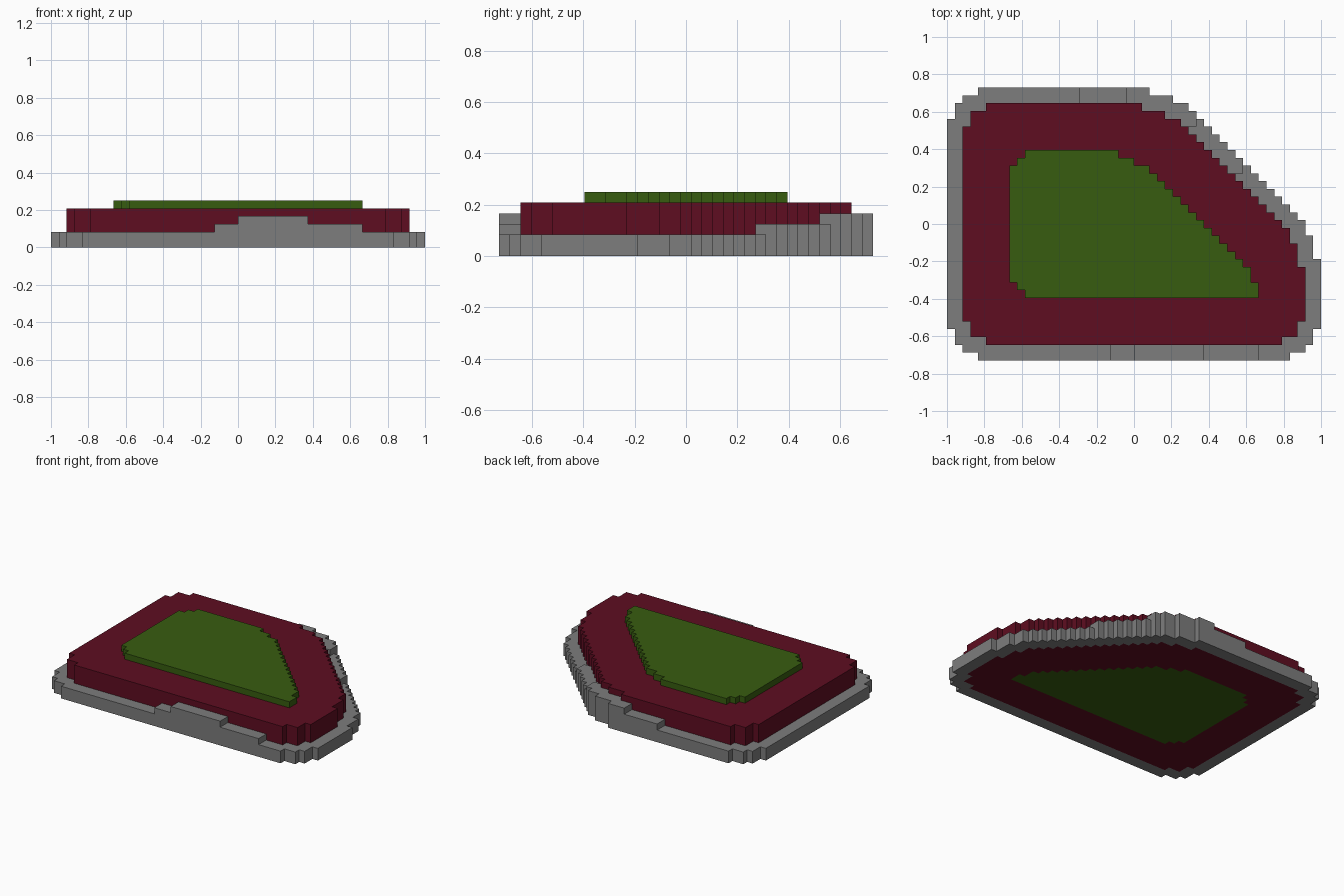
import bpy, bmesh

if "Cube" in bpy.data.objects:
    bpy.data.objects.remove(bpy.data.objects["Cube"], do_unlink=True)

U = 1 / 24                # block size: 48 x 35 x 6 blocks
OFF_X, OFF_Y = 24, 17.5


def material(name, rgb):
    m = bpy.data.materials.new(name)
    m.use_nodes = True
    m.diffuse_color = (*rgb, 1)
    bsdf = m.node_tree.nodes["Principled BSDF"]
    bsdf.inputs["Base Color"].default_value = (*rgb, 1)
    bsdf.inputs["Roughness"].default_value = 0.8
    return m


def footprint(start, diagonal, runs):
    """Set of blocks from runs of (columns, low row, high row).
    A high row of None follows the stepped 45 degree edge."""
    cells, i = set(), start
    for width, lo, hi in runs:
        for _ in range(width):
            top = diagonal - i if hi is None else hi
            cells.update((i, j) for j in range(lo, top))
            i += 1
    return cells


def block_solid(name, cells, height, mat):
    """Closed stepped solid over the cells, with height(i, j) in blocks."""
    bm = bmesh.new()

    def quad(*pts):
        bm.faces.new([bm.verts.new(((x - OFF_X) * U, (y - OFF_Y) * U, z * U))
                      for x, y, z in pts])

    for i, j in sorted(cells):
        h = height(i, j)
        ring = [(i, j), (i + 1, j), (i + 1, j + 1), (i, j + 1)]
        quad(*[(x, y, h) for x, y in ring])
        quad(*[(x, y, 0) for x, y in reversed(ring)])
        # Walls wherever the neighbour is missing or lower
        for k, (di, dj) in enumerate([(0, -1), (1, 0), (0, 1), (-1, 0)]):
            n = (i + di, j + dj)
            base = height(*n) if n in cells else 0
            if base < h:
                (ax, ay), (bx, by) = ring[k], ring[(k + 1) % 4]
                quad((ax, ay, base), (bx, by, base), (bx, by, h), (ax, ay, h))
    # Merge coplanar block faces into clean flat faces
    bmesh.ops.remove_doubles(bm, verts=bm.verts, dist=1e-4)
    bmesh.ops.dissolve_limit(bm, angle_limit=0.01, verts=bm.verts, edges=bm.edges)
    me = bpy.data.meshes.new(name)
    bm.to_mesh(me)
    bm.free()
    me.materials.append(mat)
    ob = bpy.data.objects.new(name, me)
    bpy.context.scene.collection.objects.link(ob)
    return ob


def kerb_height(i, j):
    # Front edge: raised in the middle
    if j < 2:
        return 4 if 24 <= i < 33 else 3 if 21 <= i < 40 else 2
    # Back edge and stepped diagonal: raised towards the corner between them
    if 23 <= i < 32 and j >= 30:
        return 4
    if 17 <= i < 38 and j >= 24:
        return 3
    return 2


# Nested footprints
outer = footprint(0, 63, [
    (1, 4, 31), (1, 2, 33), (2, 1, 34), (22, 0, 35), (3, 0, 34), (2, 0, 33),
    (13, 0, None), (2, 1, None), (1, 2, 16), (1, 4, 13)])
middle = footprint(2, 60, [
    (1, 5, 30), (2, 3, 32), (20, 2, 33), (3, 2, 32), (2, 2, 31), (1, 2, 30),
    (12, 2, None), (1, 3, 17), (1, 3, 15), (1, 5, 12)])
inner = footprint(8, 50, [
    (1, 10, 25), (1, 9, 26), (12, 8, 27), (2, 8, 26), (2, 8, 25), (1, 8, 24),
    (12, 8, None), (1, 8, 10)])

# Stone kerb, red terrace ring and raised green centre
block_solid("stone_kerb", outer - middle, kerb_height,
            material("stone grey", (0.205, 0.205, 0.205)))
block_solid("red_terrace", middle - inner, lambda i, j: 5,
            material("dark red", (0.112, 0.004, 0.015)))
block_solid("green_centre", inner, lambda i, j: 6,
            material("grass green", (0.039, 0.108, 0.005)))
